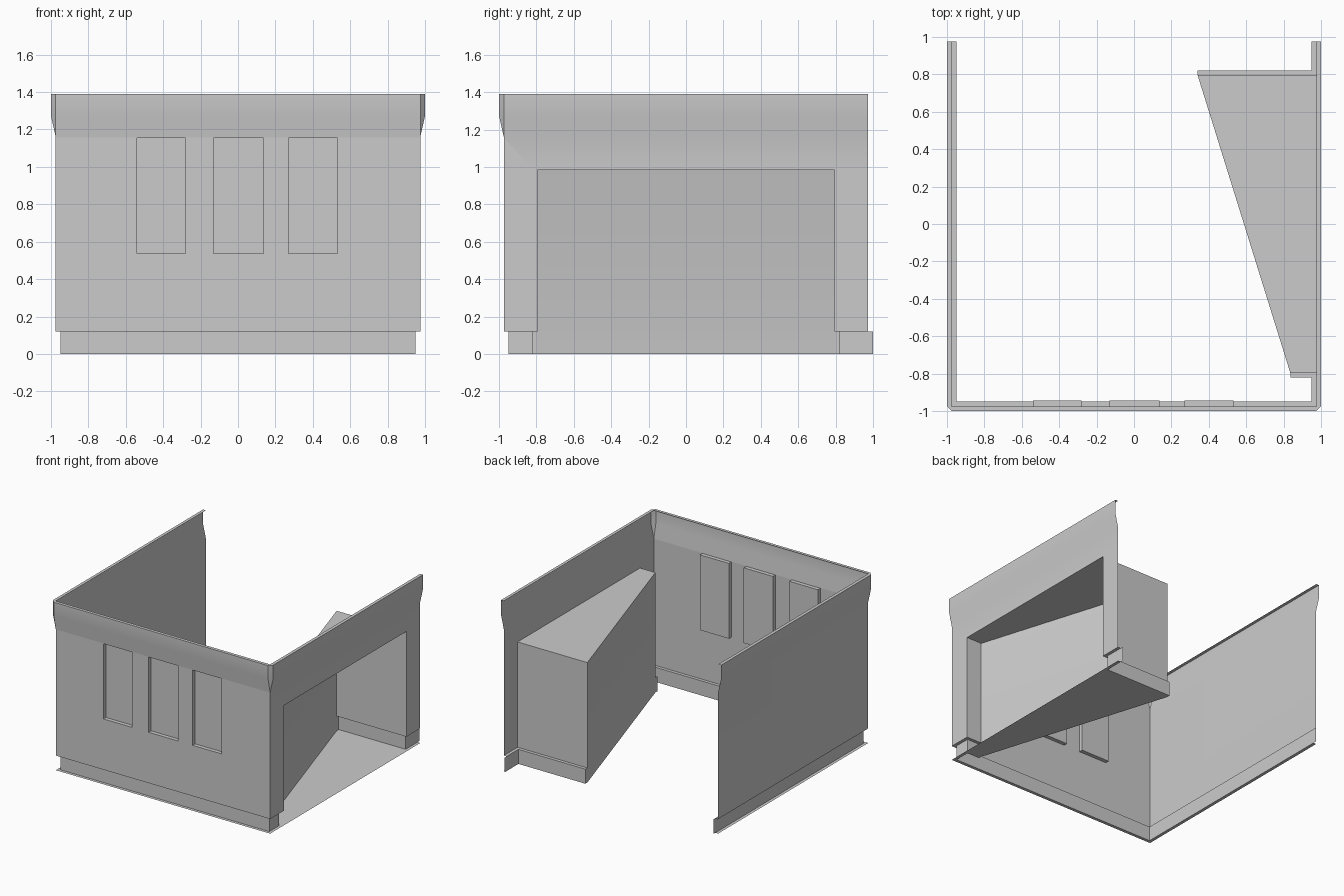
import bpy, bmesh, math
from mathutils import Vector

if "Cube" in bpy.data.objects:
    bpy.data.objects.remove(bpy.data.objects["Cube"], do_unlink=True)

W = 0.974          # wall plane distance from the centre
STEP = 0.026       # skirting set-back and flare overhang
TOP = 1.39
SKIRT = 0.12
DOOR_Y, DOOR_Z = 0.795, 0.985
WIDE_Y = DOOR_Y + STEP
WIN_X = [(-0.54, -0.28), (-0.13, 0.135), (0.27, 0.533)]
WIN_Z = (0.537, 1.155)

grey = bpy.data.materials.new("plain_grey")
grey.use_nodes = True
colour = (0.6, 0.6, 0.6, 1)
grey.diffuse_color = colour
grey.node_tree.nodes["Principled BSDF"].inputs["Base Color"].default_value = colour


def finish(bm, name):
    bmesh.ops.remove_doubles(bm, verts=bm.verts, dist=0.0005)
    mesh = bpy.data.meshes.new(name)
    bm.to_mesh(mesh)
    bm.free()
    mesh.materials.append(grey)
    obj = bpy.data.objects.new(name, mesh)
    bpy.context.collection.objects.link(obj)
    bpy.ops.object.select_all(action='DESELECT')
    obj.select_set(True)
    bpy.context.view_layer.objects.active = obj
    bpy.ops.object.shade_smooth_by_angle(angle=math.radians(30))


def face(bm, *points):
    return bm.faces.new([bm.verts.new(p) for p in points])


def cut(bm, point, normal, wanted):
    """Split the wanted faces along a plane."""
    faces = [f for f in bm.faces if wanted(f.calc_center_median())]
    geom = set(faces)
    for f in faces:
        geom.update(f.verts)
        geom.update(f.edges)
    bmesh.ops.bisect_plane(bm, geom=list(geom), plane_co=point, plane_no=normal, dist=1e-5)


def plan(o):
    """Wall line at offset o, with chamfered corners where it overhangs."""
    n = W + min(o, 0)
    half = [(-W - o, W), (-W - o, -n), (-n, -W - o)]
    return half + [(-x, y) for x, y in reversed(half)]


# Three outer walls: foot flange, skirting, wall, flared top and rim
bm = bmesh.new()
profile = [(0, 0), (-STEP, 0), (-STEP, SKIRT), (0, SKIRT),
           (0, 1.16), (STEP, 1.275), (STEP, TOP), (0, TOP)]
rows = [[bm.verts.new((x, y, z)) for x, y in plan(o)] for o, z in profile]
for low, high in zip(rows, rows[1:]):
    for i in range(len(low) - 1):
        bm.faces.new((low[i], low[i + 1], high[i + 1], high[i]))
bmesh.ops.remove_doubles(bm, verts=bm.verts, dist=0.0005)

# Side opening, wider below the skirting line
on_side = lambda c: c.x > 0.9 and c.y > -0.9
for y in (-WIDE_Y, -DOOR_Y, DOOR_Y, WIDE_Y):
    cut(bm, (0, y, 0), (0, 1, 0), on_side)
cut(bm, (0, 0, DOOR_Z), (0, 0, 1), on_side)


def in_opening(c):
    narrow = abs(c.y) < DOOR_Y and c.z < DOOR_Z
    wide = abs(c.y) < WIDE_Y and c.z < SKIRT - 0.001
    return c.x > 0.9 and (narrow or wide)


gone = [f for f in bm.faces if in_opening(f.calc_center_median())]
bmesh.ops.delete(bm, geom=gone, context='FACES')

# Three recessed windows in the front
on_front = lambda c: c.y < -W + 0.001 and 0.2 < c.z < 1.16 and abs(c.x) < 0.95
for z in WIN_Z:
    cut(bm, (0, 0, z), (0, 0, 1), on_front)
in_band = lambda c: on_front(c) and WIN_Z[0] < c.z < WIN_Z[1]
for pair in WIN_X:
    for x in pair:
        cut(bm, (x, 0, 0), (1, 0, 0), in_band)
panes = []
for f in bm.faces:
    c = f.calc_center_median()
    if in_band(c) and any(a < c.x < b for a, b in WIN_X):
        panes.append(f)
pushed = bmesh.ops.extrude_discrete_faces(bm, faces=panes)["faces"]
for f in pushed:
    bmesh.ops.translate(bm, verts=f.verts, vec=(0, 0.032, 0))

# Skirting tongues past the open back
for s in (-1, 1):
    x = s * (W - STEP)
    ends = [(x, W), (x, 1.0)][::s]
    (x0, y0), (x1, y1) = ends
    face(bm, (x0, y0, 0), (x1, y1, 0), (x1, y1, SKIRT), (x0, y0, SKIRT))
finish(bm, "outer_walls")

# Wedge-shaped alcove behind the side opening
bm = bmesh.new()
inner = {1: 0.34, -1: 0.835}     # depth of each end wall
near, far = inner[-1], inner[1]
roof = face(bm, (W, -DOOR_Y, DOOR_Z), (W, DOOR_Y, DOOR_Z),
            (far, DOOR_Y, DOOR_Z), (near, -DOOR_Y, DOOR_Z))
face(bm, (near, -DOOR_Y, 0), (far, DOOR_Y, 0), (far, DOOR_Y, SKIRT),
     (far, DOOR_Y, DOOR_Z), (near, -DOOR_Y, DOOR_Z), (near, -DOOR_Y, SKIRT))
face(bm, (W, -WIDE_Y, 0), (W, WIDE_Y, 0), (far, WIDE_Y, 0),
     (far, DOOR_Y, 0), (near, -DOOR_Y, 0), (near, -WIDE_Y, 0))
for s, x in inner.items():
    y, wide, skirt_x = s * DOOR_Y, s * WIDE_Y, W - STEP
    face(bm, (W, y, SKIRT), (skirt_x, y, SKIRT), (x, y, SKIRT), (x, y, DOOR_Z), (W, y, DOOR_Z))
    face(bm, (skirt_x, y, SKIRT), (x, y, SKIRT), (x, wide, SKIRT), (skirt_x, wide, SKIRT))
    face(bm, (skirt_x, wide, 0), (x, wide, 0), (x, wide, SKIRT), (skirt_x, wide, SKIRT))
    face(bm, (x, y, 0), (x, wide, 0), (x, wide, SKIRT), (x, y, SKIRT))
bmesh.ops.remove_doubles(bm, verts=bm.verts, dist=0.0005)
bmesh.ops.recalc_face_normals(bm, faces=bm.faces)
roof = max(bm.faces, key=lambda f: f.calc_center_median().z)
if roof.normal.dot(Vector((0, 0, 1))) > 0:
    bmesh.ops.reverse_faces(bm, faces=bm.faces)
finish(bm, "side_alcove")
